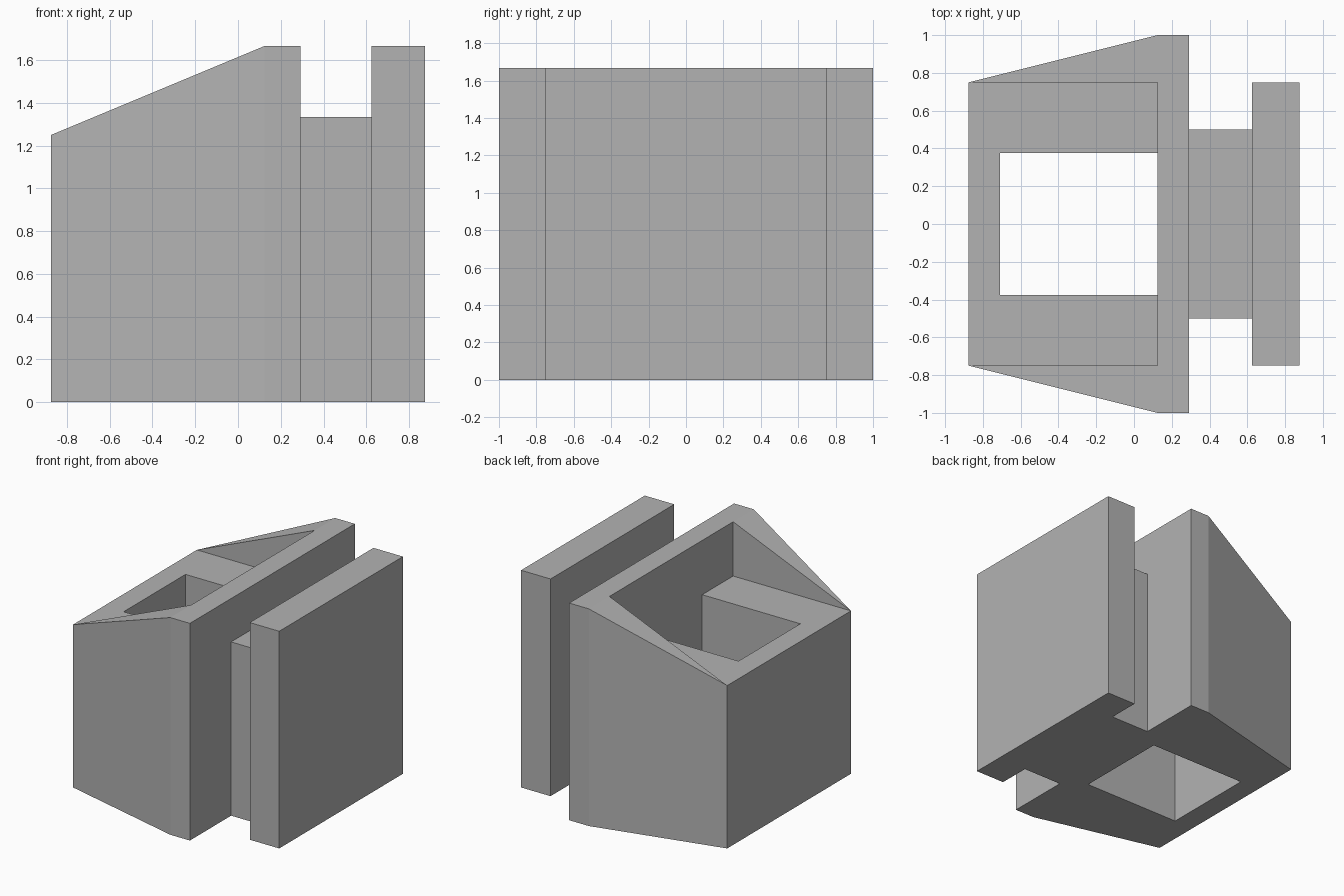
import bpy, bmesh

cube = bpy.data.objects.get("Cube")
if cube:
    bpy.data.objects.remove(cube, do_unlink=True)

grey = bpy.data.materials.new("plain_grey")
grey.use_nodes = True
colour = (0.45, 0.45, 0.45, 1)
grey.diffuse_color = colour
grey.node_tree.nodes["Principled BSDF"].inputs["Base Color"].default_value = colour

# Key positions along x and heights
OUTER, HOLE, WALL, BACK, PLATE, END = -0.875, -0.7083, 0.125, 0.2917, 0.625, 0.875
LEDGE, NECK, TOP = 1.25, 1.3333, 1.6667


def hull(name, points):
    """Convex solid around a few points."""
    bm = bmesh.new()
    for p in points:
        bm.verts.new(p)
    bmesh.ops.convex_hull(bm, input=bm.verts)
    bmesh.ops.dissolve_limit(bm, angle_limit=0.001, verts=bm.verts, edges=bm.edges)
    bmesh.ops.recalc_face_normals(bm, faces=bm.faces)
    mesh = bpy.data.meshes.new(name)
    bm.to_mesh(mesh)
    bm.free()
    mesh.materials.append(grey)
    obj = bpy.data.objects.new(name, mesh)
    bpy.context.collection.objects.link(obj)
    return obj


def prism(name, plan, z0, z1):
    """Upright solid over a plan mirrored across y."""
    return hull(name, [(x, s * y, z) for x, y in plan for s in (-1, 1) for z in (z0, z1)])


def combine(target, other, operation):
    mod = target.modifiers.new(other.name, "BOOLEAN")
    mod.operation, mod.solver, mod.object = operation, "EXACT", other
    bpy.context.view_layer.objects.active = target
    bpy.ops.object.modifier_apply(modifier=mod.name)
    bpy.data.objects.remove(other, do_unlink=True)


# Tapered base with a square shaft through it
body = prism("slotted_block", [(OUTER, 0.75), (WALL, 1), (BACK, 1)], 0, LEDGE)
shaft = prism("shaft_cutter", [(HOLE, 0.375), (WALL, 0.375)], -0.5, 2)
shaft.hide_render = True
combine(body, shaft, "DIFFERENCE")

# Upright wall, narrow neck and end plate
for name, x0, x1, y, z0, z1 in (
    ("upright_wall", WALL, BACK, 1, LEDGE, TOP),
    ("neck", BACK, PLATE, 0.5, 0, NECK),
    ("end_plate", PLATE, END, 0.75, 0, TOP),
):
    combine(body, prism(name, [(x0, y), (x1, y)], z0, z1), "UNION")

# Sloping cheeks beside the pocket
for side in (-1, 1):
    points = [(OUTER, side * 0.75, LEDGE)]
    points += [(WALL, side * y, z) for y in (0.75, 1) for z in (LEDGE, TOP)]
    combine(body, hull("sloping_cheek", points), "UNION")

# Merge flat neighbouring faces
bm = bmesh.new()
bm.from_mesh(body.data)
bmesh.ops.remove_doubles(bm, verts=bm.verts, dist=0.0001)
bmesh.ops.dissolve_limit(bm, angle_limit=0.005, verts=bm.verts, edges=bm.edges)
bm.to_mesh(body.data)
bm.free()
